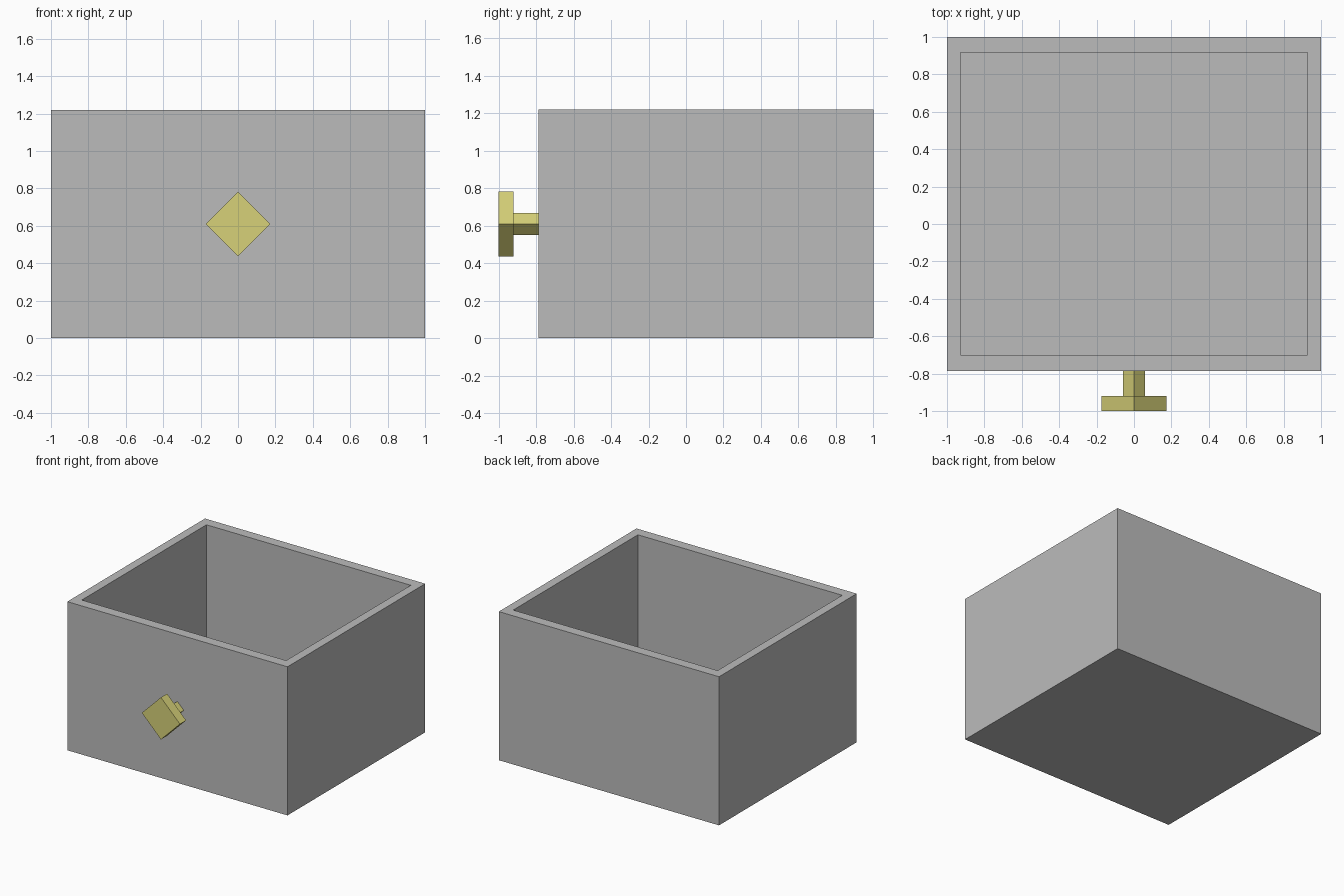
import bpy, bmesh, math
from mathutils import Matrix, Vector

if "Cube" in bpy.data.objects:
    bpy.data.objects.remove(bpy.data.objects["Cube"])

FRONT, BACK, HEIGHT = -0.786, 1.0, 1.22
FLOOR = 0.08


def material(name, color):
    m = bpy.data.materials.new(name)
    m.diffuse_color = (*color, 1)
    m.use_nodes = True
    m.node_tree.nodes["Principled BSDF"].inputs["Base Color"].default_value = m.diffuse_color
    return m


def finish(name, bm, mat):
    bmesh.ops.recalc_face_normals(bm, faces=bm.faces)
    me = bpy.data.meshes.new(name)
    bm.to_mesh(me)
    bm.free()
    me.materials.append(mat)
    ob = bpy.data.objects.new(name, me)
    bpy.context.collection.objects.link(ob)
    return ob


grey = material("grey", (0.5, 0.5, 0.5))
brass = material("pale_brass", (0.68, 0.64, 0.19))

# Open drawer box: inset the top face, then sink it to the floor
bm = bmesh.new()
size = Vector((2.0, BACK - FRONT, HEIGHT))
centre = Vector((0, (BACK + FRONT) / 2, HEIGHT / 2))
bmesh.ops.create_cube(bm, size=1, matrix=Matrix.Translation(centre) @ Matrix.Diagonal((*size, 1)))
top = max(bm.faces, key=lambda f: f.calc_center_median().z)
bmesh.ops.inset_individual(bm, faces=[top], thickness=0.08)
for v in top.verts:
    v.co.x = math.copysign(0.928, v.co.x)
    v.co.y = 0.916 if v.co.y > centre.y else -0.701
hole = bmesh.ops.extrude_discrete_faces(bm, faces=[top])["faces"][0]
for v in hole.verts:
    v.co.z = FLOOR
finish("drawer_box", bm, grey)


# Four-sided knob parts, corner up, running along y
def diamond(name, radius, y0, y1):
    bm = bmesh.new()
    place = (Matrix.Translation((0, (y0 + y1) / 2, HEIGHT / 2))
             @ Matrix.Rotation(math.pi / 2, 4, 'X'))
    bmesh.ops.create_cone(bm, cap_ends=True, segments=4, radius1=radius,
                          radius2=radius, depth=y1 - y0, matrix=place)
    # keep a corner pointing straight up
    c = Vector((0, 0, HEIGHT / 2))
    if max(v.co.z for v in bm.verts) - c.z < radius * 0.9:
        bmesh.ops.rotate(bm, verts=bm.verts, cent=c,
                         matrix=Matrix.Rotation(math.pi / 4, 3, 'Y'))
    finish(name, bm, brass)


diamond("knob_plate", 0.173, -1.0, -0.92)
diamond("knob_stem", 0.058, -0.92, FRONT)
